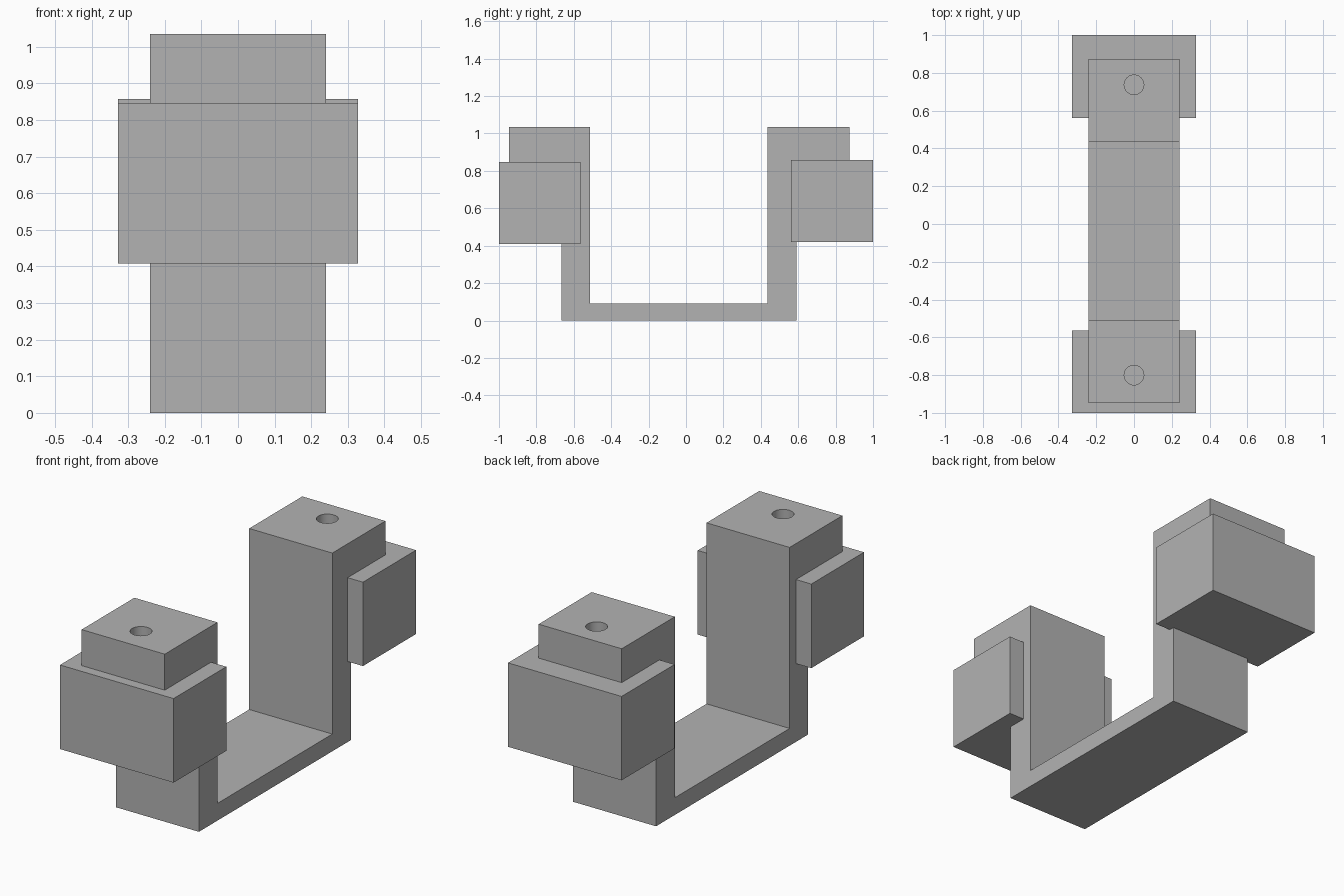
import bpy, bmesh
from mathutils import Matrix, Vector

if "Cube" in bpy.data.objects:
    bpy.data.objects.remove(bpy.data.objects["Cube"])

grey = bpy.data.materials.new("plain grey")
grey.diffuse_color = (0.45, 0.45, 0.45, 1)
grey.use_nodes = True
grey.node_tree.nodes["Principled BSDF"].inputs["Base Color"].default_value = grey.diffuse_color


def make_object(name, bm):
    bmesh.ops.recalc_face_normals(bm, faces=bm.faces)
    mesh = bpy.data.meshes.new(name)
    bm.to_mesh(mesh)
    bm.free()
    mesh.materials.append(grey)
    obj = bpy.data.objects.new(name, mesh)
    bpy.context.collection.objects.link(obj)
    return obj


def box(name, x, y, z):
    bm = bmesh.new()
    size = Vector((2 * x, y[1] - y[0], z[1] - z[0]))
    centre = Vector((0, sum(y) / 2, sum(z) / 2))
    bmesh.ops.create_cube(bm, size=1, matrix=Matrix.Translation(centre) @ Matrix.Diagonal(size).to_4x4())
    return make_object(name, bm)


# U-shaped bracket with outward heads, extruded from its side profile
half_width = 0.24
profile = [(-0.665, 0), (0.59, 0), (0.59, 0.6), (0.873, 0.6), (0.873, 1.035), (0.435, 1.035),
           (0.435, 0.09), (-0.512, 0.09), (-0.512, 1.035), (-0.947, 1.035), (-0.947, 0.6), (-0.665, 0.6)]
bm = bmesh.new()
face = bm.faces.new([bm.verts.new((-half_width, y, z)) for y, z in profile])
side = bmesh.ops.extrude_face_region(bm, geom=[face])
verts = [v for v in side["geom"] if isinstance(v, bmesh.types.BMVert)]
bmesh.ops.translate(bm, verts=verts, vec=(2 * half_width, 0, 0))
bracket = make_object("bracket", bm)

# Round screw holes in the heads
for name, y in (("front_hole_cutter", -0.80), ("back_hole_cutter", 0.737)):
    bm = bmesh.new()
    bmesh.ops.create_cone(bm, cap_ends=True, segments=32, radius1=0.052, radius2=0.052, depth=0.5,
                          matrix=Matrix.Translation((0, y, 1.0)))
    cutter = make_object(name, bm)
    cutter.hide_render = True
    cutter.hide_set(True)
    cut = bracket.modifiers.new(name, "BOOLEAN")
    cut.operation, cut.solver, cut.object = "DIFFERENCE", "EXACT", cutter

# Smooth hole walls, sharp bracket edges
bpy.context.view_layer.objects.active = bracket
bracket.select_set(True)
for modifier in list(bracket.modifiers):
    bpy.ops.object.modifier_apply(modifier=modifier.name)
bpy.ops.object.shade_smooth_by_angle()
for name in ("front_hole_cutter", "back_hole_cutter"):
    bpy.data.objects.remove(bpy.data.objects[name])

# Blocks wrapped around the outer ends
box("front_block", 0.328, (-1.0, -0.565), (0.408, 0.847))
box("back_block", 0.328, (0.562, 1.0), (0.42, 0.858))
